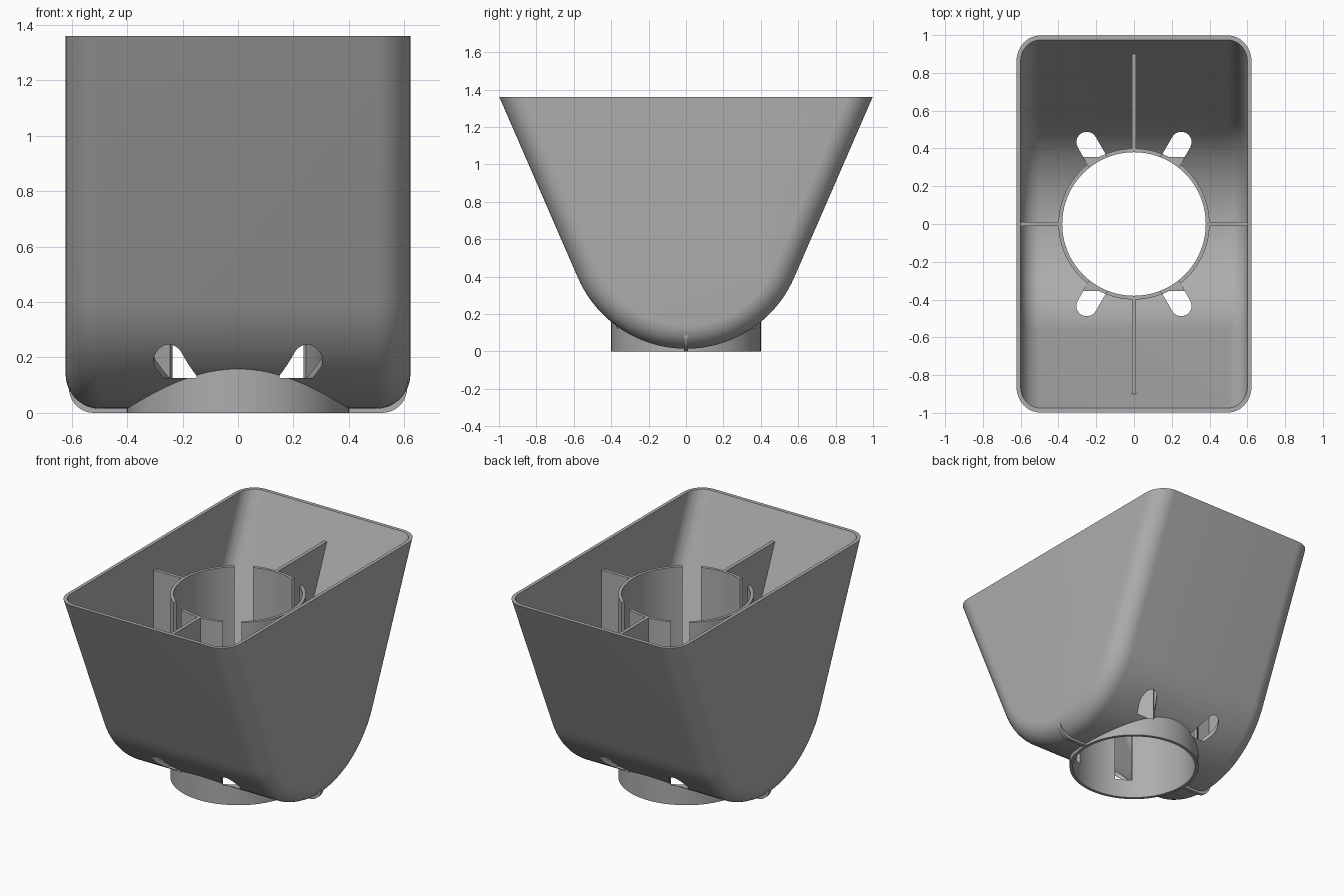
import bpy, bmesh, math
from math import sin, cos, pi, radians
from mathutils import Matrix

if "Cube" in bpy.data.objects:
    bpy.data.objects.remove(bpy.data.objects["Cube"])

TOP, RIB_TOP, T = 1.36, 1.19, 0.022
W, EDGE, R, ZC = 0.622, 0.125, 0.63, 0.645      # half width, edge radius, belly radius and centre
LEAN = radians(23.5)

grey = bpy.data.materials.new("plastic grey")
grey.diffuse_color = (0.42, 0.42, 0.42, 1)
grey.use_nodes = True
grey.node_tree.nodes["Principled BSDF"].inputs["Base Color"].default_value = grey.diffuse_color


def make(name, bm):
    bmesh.ops.recalc_face_normals(bm, faces=bm.faces)
    me = bpy.data.meshes.new(name)
    bm.to_mesh(me)
    bm.free()
    me.materials.append(grey)
    ob = bpy.data.objects.new(name, me)
    bpy.context.collection.objects.link(ob)
    return ob


def belly(offset, top, n=48):
    """U-shaped (y, z) outline, moved inward by offset and ending at height top."""
    r, end = R - offset, pi / 2 - LEAN
    pts = [(r * sin(a), ZC - r * cos(a)) for a in (end * (2 * i / n - 1) for i in range(n + 1))]
    y, z = pts[-1]
    tip = y + (top - z) * math.tan(LEAN)
    return [(-tip, top)] + pts + [(tip, top)]


def bucket(name, offset, top):
    """Solid bucket with rounded side edges, lofted along x."""
    r, steps = EDGE - offset, 12
    half = [(W - EDGE + r * sin(t), offset + r * (1 - cos(t)))
            for t in (pi / 2 * i / steps for i in range(steps + 1))]
    stations = [(-x, d) for x, d in reversed(half)] + half
    bm = bmesh.new()
    rings = [[bm.verts.new((x, y, z)) for y, z in belly(d, top)] for x, d in stations]
    for a, b in zip(rings, rings[1:]):
        for i in range(len(a)):
            j = (i + 1) % len(a)
            bm.faces.new((a[i], a[j], b[j], b[i]))
    bm.faces.new(rings[0])
    bm.faces.new(rings[-1])
    return make(name, bm)


def prism(name, pts, matrix, depth):
    """Extrude a 2D outline by depth along local z."""
    bm = bmesh.new()
    f = bm.faces.new([bm.verts.new((x, y, 0)) for x, y in pts])
    g = bmesh.ops.extrude_face_region(bm, geom=[f])["geom"]
    bmesh.ops.translate(bm, verts=[v for v in g if isinstance(v, bmesh.types.BMVert)], vec=(0, 0, depth))
    bm.transform(matrix)
    return make(name, bm)


def disc(name, r, z0, z1):
    pts = [(r * cos(2 * pi * i / 96), r * sin(2 * pi * i / 96)) for i in range(96)]
    return prism(name, pts, Matrix.Translation((0, 0, z0)), z1 - z0)


def cut(ob, cutters):
    bpy.context.view_layer.objects.active = ob
    for c in cutters:
        m = ob.modifiers.new("cut", 'BOOLEAN')
        m.operation, m.solver, m.object = 'DIFFERENCE', 'EXACT', c
        bpy.ops.object.modifier_apply(modifier=m.name)


# Radial slot cutters with round outer ends
slot_outline = [(0.3, -0.055)] + [(0.5 + 0.055 * cos(a), 0.055 * sin(a))
                                  for a in (pi * (i / 16 - 0.5) for i in range(17))] + [(0.3, 0.055)]
slots = [prism("slot_cutter", slot_outline,
               Matrix.Translation((0, 0, 0.125)) @ Matrix.Rotation(radians(a), 4, 'Z'), 1.5)
         for a in (60, 120, 240, 300)]

# Bucket shell
shell = bucket("bucket_shell", 0, TOP)
cavity = bucket("cavity_cutter", T, TOP + 0.1)
hole = disc("hole_cutter", 0.39, -0.2, 0.6)
cut(shell, [cavity, hole] + slots)

# Central tube with its four slots
tube = disc("centre_tube", 0.4, 0, RIB_TOP)
bore = disc("bore_cutter", 0.38, -0.1, RIB_TOP + 0.1)
cut(tube, [bore] + slots)

for c in slots + [cavity, hole, bore]:
    bpy.data.objects.remove(c)

# Long ribs from the tube to the leaning walls
outline = [p for p in belly(T / 2, RIB_TOP) if p[0] > 0.39]
outline = [(0.39, outline[0][1])] + outline + [(0.39, RIB_TOP)]
yz = Matrix(((0, 0, 1, 0), (1, 0, 0, 0), (0, 1, 0, 0), (0, 0, 0, 1)))
ribs = []
for name, turn in (("back_rib", 0), ("front_rib", pi)):
    ribs.append(prism(name, outline, Matrix.Rotation(turn, 4, 'Z') @ Matrix.Translation((-T / 2, 0, 0)) @ yz, T))

# Short ribs to the side walls, with rounded lower corners
corner = [(0.52 + 0.09 * sin(a), 0.09 - 0.09 * cos(a)) for a in (pi / 2 * i / 10 for i in range(11))]
outline = [(0.39, 0)] + corner + [(0.61, RIB_TOP), (0.39, RIB_TOP)]
for name, turn in (("left_rib", pi / 2), ("right_rib", -pi / 2)):
    ribs.append(prism(name, outline, Matrix.Rotation(turn, 4, 'Z') @ Matrix.Translation((-T / 2, 0, 0)) @ yz, T))

# Smooth the curved faces, keep the edges sharp
for ob in [shell, tube] + ribs:
    bpy.ops.object.select_all(action='DESELECT')
    ob.select_set(True)
    bpy.context.view_layer.objects.active = ob
    bpy.ops.object.shade_smooth_by_angle(angle=radians(30))
